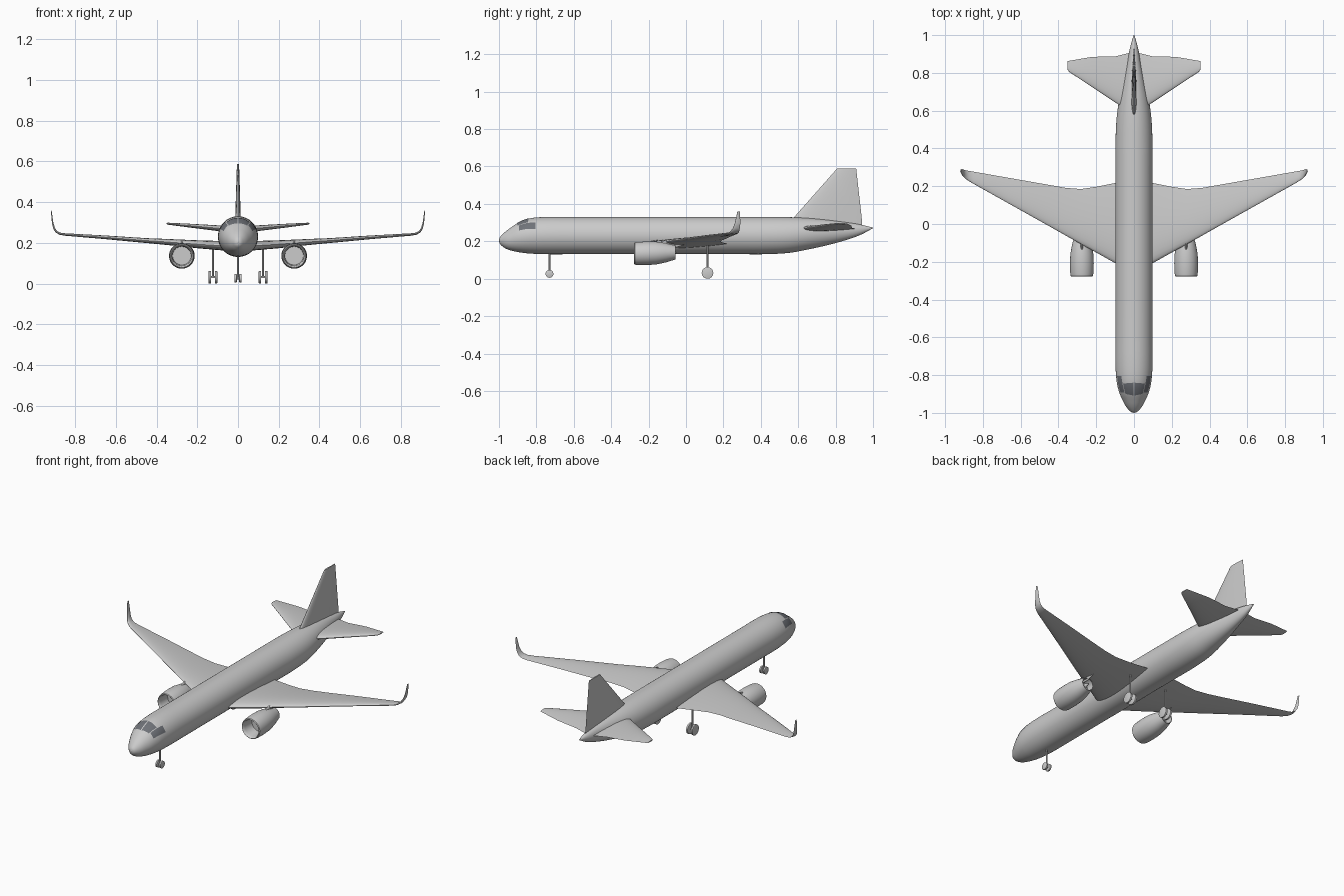
import bpy, bmesh
from math import sin, cos, pi, radians, sqrt

if "Cube" in bpy.data.objects:
    bpy.data.objects.remove(bpy.data.objects["Cube"])


def make(name, verts, faces, mirror=False, angle=35, mat=None):
    me = bpy.data.meshes.new(name)
    me.from_pydata(verts, [], faces)
    bm = bmesh.new()
    bm.from_mesh(me)
    bmesh.ops.remove_doubles(bm, verts=bm.verts, dist=1e-5)
    bmesh.ops.recalc_face_normals(bm, faces=bm.faces)
    bm.to_mesh(me)
    bm.free()
    ob = bpy.data.objects.new(name, me)
    bpy.context.collection.objects.link(ob)
    if mat:
        me.materials.append(mat)
    if mirror:
        ob.modifiers.new("mirror", 'MIRROR').use_mirror_merge = False
    bpy.ops.object.select_all(action='DESELECT')
    ob.select_set(True)
    bpy.context.view_layer.objects.active = ob
    bpy.ops.object.shade_smooth_by_angle(angle=radians(angle))
    return ob


def loft(name, rings, caps=True, **kw):
    n = len(rings[0])
    verts = [p for r in rings for p in r]
    faces = [(i * n + k, i * n + (k + 1) % n, (i + 1) * n + (k + 1) % n, (i + 1) * n + k)
             for i in range(len(rings) - 1) for k in range(n)]
    if caps:
        faces += [tuple(range(n)), tuple(range(len(verts) - n, len(verts)))]
    return make(name, verts, faces, **kw)


def airfoil(x, z, le, te, t, cant=0, n=32):
    """Streamlined section in the y direction; cant turns its thickness axis."""
    ring = []
    for k in range(n):
        a = 2 * pi * k / n
        u = min(max(.5 + .5 * cos(a), 0), 1)
        h = 5 * t * (.2969 * sqrt(u) - .126 * u - .3516 * u**2 + .2843 * u**3 - .1036 * u**4)
        h = max(h, 0) * (1 if k <= n / 2 else -1)
        ring.append((x - h * sin(radians(cant)), le + (te - le) * u, z + h * cos(radians(cant))))
    return ring


# Fuselage: y, half width, top z, bottom z
BODY = [(-1, .001, .206, .204), (-.996, .014, .219, .189), (-.985, .027, .233, .176),
        (-.965, .043, .252, .162), (-.94, .057, .271, .152), (-.895, .077, .301, .142),
        (-.84, .091, .322, .135), (-.75, .098, .33, .131), (-.6, .098, .33, .131),
        (.3, .098, .33, .131), (.42, .098, .33, .131), (.55, .093, .329, .138),
        (.65, .08, .325, .156), (.75, .06, .316, .178), (.85, .038, .303, .205),
        (.93, .022, .29, .233), (1, .002, .273, .270)]


def slope(i, c):
    a, b = BODY[max(i - 1, 0)], BODY[min(i + 1, len(BODY) - 1)]
    return (b[c] - a[c]) / (b[0] - a[0])


def body(y):
    i = max(k for k in range(len(BODY) - 1) if BODY[k][0] <= y)
    a, b = BODY[i], BODY[i + 1]
    d = b[0] - a[0]
    t = (y - a[0]) / d
    return [(2 * t**3 - 3 * t**2 + 1) * a[c] + (t**3 - 2 * t**2 + t) * d * slope(i, c)
            + (3 * t**2 - 2 * t**3) * b[c] + (t**3 - t**2) * d * slope(i + 1, c) for c in (1, 2, 3)]


def skin(y, th, grow=0):
    w, top, bot = body(y)
    return ((w + grow) * sin(th), y, (top + bot) / 2 + ((top - bot) / 2 + grow) * cos(th))


ys = [a[0] + (b[0] - a[0]) * j / 4 for a, b in zip(BODY, BODY[1:]) for j in range(4)] + [1]
loft("fuselage", [[skin(y, 2 * pi * k / 64) for k in range(64)] for y in ys])

# Cockpit windows: corner pairs (y, angle from top)
glass = bpy.data.materials.new("dark_glass")
glass.diffuse_color = (.16, .17, .19, 1)
glass.use_nodes = True
glass.node_tree.nodes["Principled BSDF"].inputs["Base Color"].default_value = glass.diffuse_color


def window(name, a, b, c, d, n=8):
    verts = []
    for i in range(n + 1):
        for j in range(n + 1):
            u, v = i / n, j / n
            y, th = [(1 - u) * ((1 - v) * a[q] + v * b[q]) + u * ((1 - v) * d[q] + v * c[q]) for q in (0, 1)]
            verts.append(skin(y, radians(th), .0012))
    m = n + 1
    make(name, verts, [(i * m + j, i * m + j + 1, (i + 1) * m + j + 1, (i + 1) * m + j)
                       for i in range(n) for j in range(n)], mirror=True, mat=glass)


window("front_window", (-.908, 2), (-.84, 2), (-.845, 39), (-.9, 36))
window("side_window", (-.893, 39), (-.805, 44), (-.805, 68), (-.893, 64))

# Wings with upturned tips
loft("wing", [airfoil(*s) for s in [
    (0, .183, -.265, .235, .05), (.1, .187, -.207, .217, .045), (.2, .193, -.151, .197, .039),
    (.28, .199, -.107, .185, .034), (.36, .205, -.062, .191, .029), (.45, .211, -.011, .207, .024),
    (.65, .227, .101, .242, .018), (.85, .241, .213, .277, .012, 6), (.875, .245, .228, .281, .011, 22),
    (.893, .255, .24, .285, .010, 42), (.904, .272, .252, .288, .009, 65),
    (.911, .30, .262, .291, .007, 78), (.918, .36, .275, .288, .004, 84)]], mirror=True)

# Tailplane
loft("tailplane", [airfoil(*s) for s in [
    (0, .266, .58, .912, .034), (.1, .272, .644, .887, .028), (.22, .283, .724, .885, .02),
    (.343, .294, .805, .864, .01), (.352, .295, .818, .862, .006)]], mirror=True)

# Fin
loft("tail_fin", [airfoil(0, z, le, te, t, 90) for z, le, te, t in [
    (.28, .535, .943, .03), (.33, .579, .939, .027), (.58, .8, .911, .011), (.588, .808, .91, .008)]])

# Engines: y and radius of the turned profile
EX, EZ = .276, .134
NACELLE = [(-.2, .0005), (-.2, .045), (-.262, .048), (-.274, .051), (-.278, .055), (-.274, .059),
           (-.258, .0615), (-.21, .063), (-.16, .061), (-.11, .052), (-.056, .037),
           (-.056, .034), (-.1, .034), (-.1, .018), (-.05, .003)]


def engine_z(y):
    return EZ + .006 * (y + .28) / .22


loft("engine", [[(EX + r * cos(2 * pi * k / 48), y, engine_z(y) + r * sin(2 * pi * k / 48))
                 for k in range(48)] for y, r in NACELLE], mirror=True)
loft("engine_pylon", [airfoil(EX, z, le, te, t, 90) for z, le, te, t in [
    (.165, -.18, -.06, .016), (.185, -.16, .0, .016), (.206, -.11, .06, .012)]], mirror=True)


# Landing gear
def rod(name, p, axis, r, half, n=24, mirror=False):
    rings = []
    for o, f in ((-half, .85), (-half * .75, 1), (half * .75, 1), (half, .85)):
        ring = []
        for k in range(n):
            a, b = r * f * cos(2 * pi * k / n), r * f * sin(2 * pi * k / n)
            d = (o, a, b) if axis == 'x' else (a, b, o)
            ring.append(tuple(p[i] + d[i] for i in range(3)))
        rings.append(ring)
    return loft(name, rings, mirror=mirror)


def gear(name, x, y, wheel_z, wheel_r, gap, half, top, mirror):
    for side, s in (("inner", -1), ("outer", 1)):
        rod(f"{name}_{side}_wheel", (x + s * gap, y, wheel_z), 'x', wheel_r, half, 32, mirror)
    rod(name + "_axle", (x, y, wheel_z), 'x', .005, gap, 12, mirror)
    rod(name + "_strut", (x, y, (wheel_z + top) / 2), 'z', .0045, (top - wheel_z) / 2, 12, mirror)


gear("nose_gear", 0, -.73, .026, .021, .012, .006, .15, False)
gear("main_gear", .123, .115, .031, .031, .0155, .0065, .19, True)
